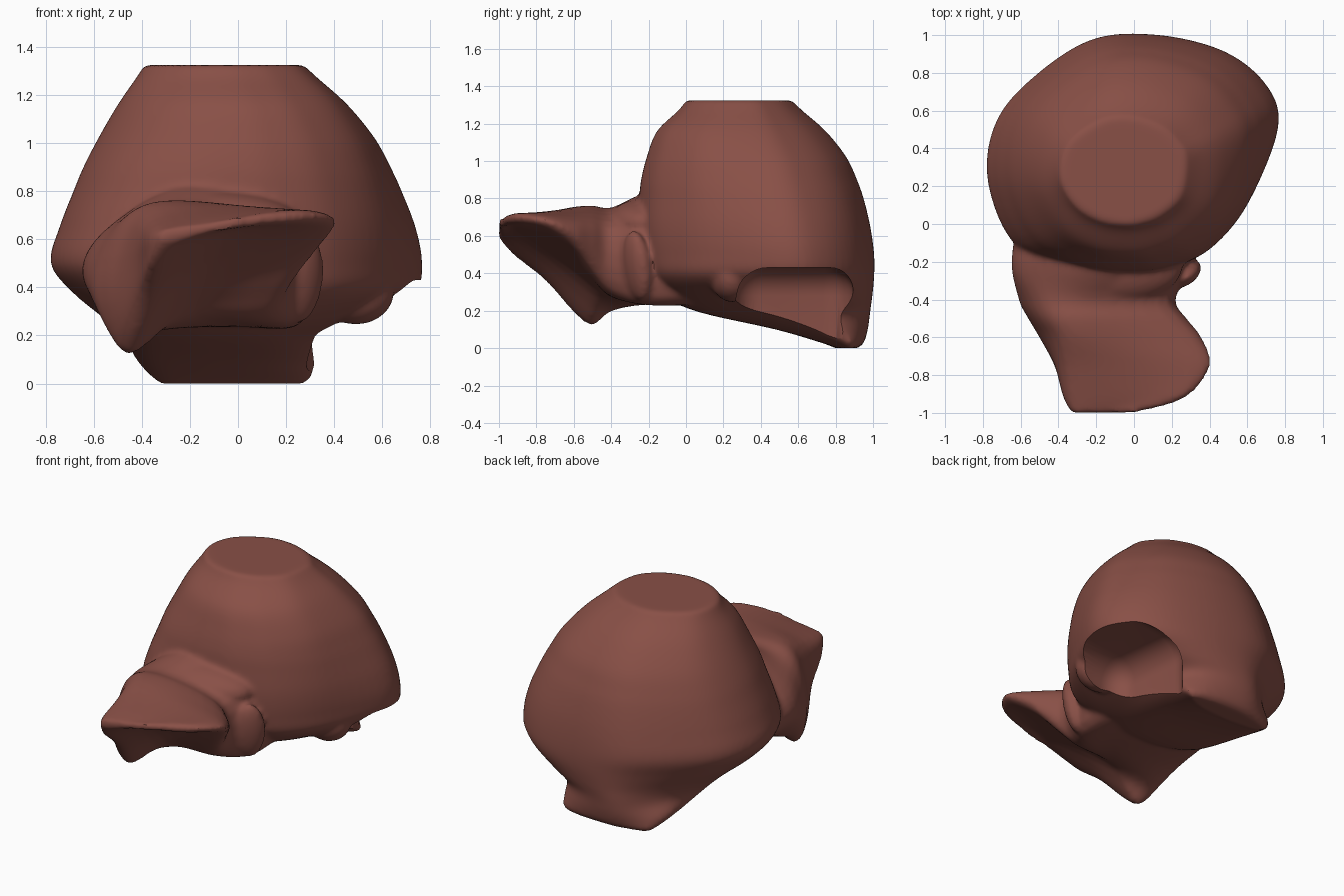
import bpy, bmesh, math
from mathutils import Vector

if "Cube" in bpy.data.objects:
    bpy.data.objects.remove(bpy.data.objects["Cube"])

mat = bpy.data.materials.new("bone_brown")
mat.diffuse_color = (0.25, 0.08, 0.062, 1)
mat.use_nodes = True
mat.node_tree.nodes["Principled BSDF"].inputs["Base Color"].default_value = mat.diffuse_color


def curve(a, b, c, d, t):
    return 0.5 * (2*b + (c-a)*t + (2*a-5*b+4*c-d)*t*t + (3*b-a-3*c+d)*t**3)


def smooth_ring(pts, n=6):
    m = len(pts)
    return [curve(pts[i-1], pts[i], pts[(i+1) % m], pts[(i+2) % m], k/n)
            for i in range(m) for k in range(n)]


def smooth_stack(rings, n=4):
    m, out = len(rings), []
    for i in range(m-1):
        q = [rings[min(max(i+j, 0), m-1)] for j in (-1, 0, 1, 2)]
        for k in range(n):
            out.append([curve(*p, k/n) for p in zip(*q)])
    return out + [rings[-1]]


def loft(name, rings):
    bm = bmesh.new()
    vs = [[bm.verts.new(p) for p in r] for r in rings]
    n = len(vs[0])
    for a, b in zip(vs, vs[1:]):
        for i in range(n):
            bm.faces.new((a[i], a[(i+1) % n], b[(i+1) % n], b[i]))
    bm.faces.new(vs[0])
    bm.faces.new(vs[-1])
    bmesh.ops.recalc_face_normals(bm, faces=bm.faces)
    me = bpy.data.meshes.new(name)
    bm.to_mesh(me)
    bm.free()
    ob = bpy.data.objects.new(name, me)
    bpy.context.collection.objects.link(ob)
    return ob


def lump(name, loc, size, rot=(0, 0, 0)):
    bpy.ops.mesh.primitive_uv_sphere_add(segments=32, ring_count=16, location=loc, rotation=rot)
    ob = bpy.context.object
    ob.name = name
    ob.scale = size
    return ob


# Braincase: one skewed outline fitted to the extents at each height
outline = [(.99, .21), (.91, .57), (.61, .86), (.13, 1), (-.32, .95), (-.76, .57), (-.97, .2),
           (-1, -.27), (-.81, -.78), (-.39, -.98), (0, -1), (.26, -.95), (.54, -.78), (.79, -.40)]
levels = [(0, -.32, .28, .80, .92), (.03, -.36, .31, .72, .95), (.1, -.42, .33, .48, .97),
          (.19, -.47, .38, .08, .98), (.27, -.55, .55, -.10, .99), (.38, -.68, .74, -.21, 1),
          (.5, -.77, .77, -.25, 1), (.65, -.735, .745, -.26, .98), (.8, -.68, .69, -.25, .945),
          (.9, -.64, .645, -.24, .91), (1.02, -.58, .58, -.21, .855), (1.16, -.50, .465, -.155, .745),
          (1.27, -.425, .34, -.04, .62), (1.325, -.39, .28, 0, .565)]
rings = []
for z, x0, x1, y0, y1 in levels:
    w = min(1, max(0, (z-.55)/.7))        # outline turns round toward the cut top
    ring = []
    for u, v in outline:
        r = math.hypot(u, v)
        u, v = u*(1-w) + u/r*w, v*(1-w) + v/r*w
        ring.append(Vector(((x0+x1)/2 + u*(x1-x0)/2, (y0+y1)/2 + v*(y1-y0)/2, z)))
    rings.append(smooth_ring(ring))
skull = loft("braincase", smooth_stack(rings))

# Face wedge: x/z sections stepping back from the front lip, hollow underneath
sections = {
    -1.0: [(-.33, .61), (-.30, .64), (-.15, .66), (-.02, .69), (-.02, .65), (-.15, .62), (-.3, .59)],
    -.92: [(-.37, .54), (-.33, .65), (0, .70), (.24, .72), (.24, .67), (-.05, .63), (-.33, .50)],
    -.75: [(-.42, .47), (-.36, .68), (0, .73), (.35, .71), (.36, .64), (-.1, .52), (-.37, .36)],
    -.60: [(-.50, .40), (-.40, .71), (-.1, .75), (.31, .68), (.30, .54), (-.15, .41), (-.43, .19)],
    -.50: [(-.56, .40), (-.46, .70), (-.2, .76), (.24, .66), (.21, .41), (-.18, .33), (-.46, .12)],
    -.40: [(-.61, .40), (-.50, .67), (-.2, .75), (.18, .64), (.17, .31), (-.15, .27), (-.48, .20)],
    -.20: [(-.64, .42), (-.57, .62), (-.2, .83), (.24, .68), (.27, .27), (0, .24), (-.42, .25)],
    .10: [(-.60, .42), (-.50, .60), (-.2, .8), (.24, .68), (.28, .29), (0, .23), (-.42, .28)],
}
face = loft("face_wedge", smooth_stack(
    [smooth_ring([Vector((x, y, z)) for x, z in s], 5) for y, s in sections.items()]))

# Cheek pillar, ear-side bump, brow root
parts = [skull, face,
         lump("cheek_pillar", (.265, -.26, .44), (.10, .06, .19), (.15, 0, .6)),
         lump("side_bump", (.49, .25, .38), (.16, .12, .135)),
         lump("brow_root", (-.1, -.22, .67), (.36, .2, .13))]

# Fuse everything into one bone surface
bpy.ops.object.select_all(action='DESELECT')
for p in parts:
    p.select_set(True)
bpy.context.view_layer.objects.active = skull
bpy.ops.object.join()
skull.name = "skull"
rm = skull.modifiers.new("fuse", 'REMESH')
rm.mode = 'VOXEL'
rm.voxel_size = 0.016
sm = skull.modifiers.new("soften", 'SMOOTH')
sm.factor, sm.iterations = 0.5, 7

# Broken opening low on the right rear side
bpy.ops.mesh.primitive_cube_add(size=2, location=(.72, .605, .14))
cut = bpy.context.object
cut.name = "opening_cutter"
cut.scale = (.42, .32, .29)
cut.rotation_euler = (0, 0, .1)
bpy.ops.object.transform_apply(location=False, rotation=False, scale=True)
bv = cut.modifiers.new("round", 'BEVEL')
bv.width, bv.segments = .15, 8
cut.hide_render = True
cut.display_type = 'WIRE'
bo = skull.modifiers.new("opening", 'BOOLEAN')
bo.operation, bo.object, bo.solver = 'DIFFERENCE', cut, 'EXACT'

bpy.context.view_layer.objects.active = skull
cut.select_set(False)
skull.select_set(True)
for m in ("fuse", "soften", "opening"):
    bpy.ops.object.modifier_apply(modifier=m)
bpy.data.objects.remove(cut)
skull.data.materials.clear()
skull.data.materials.append(mat)
bpy.ops.object.shade_smooth_by_angle(angle=math.radians(40))
